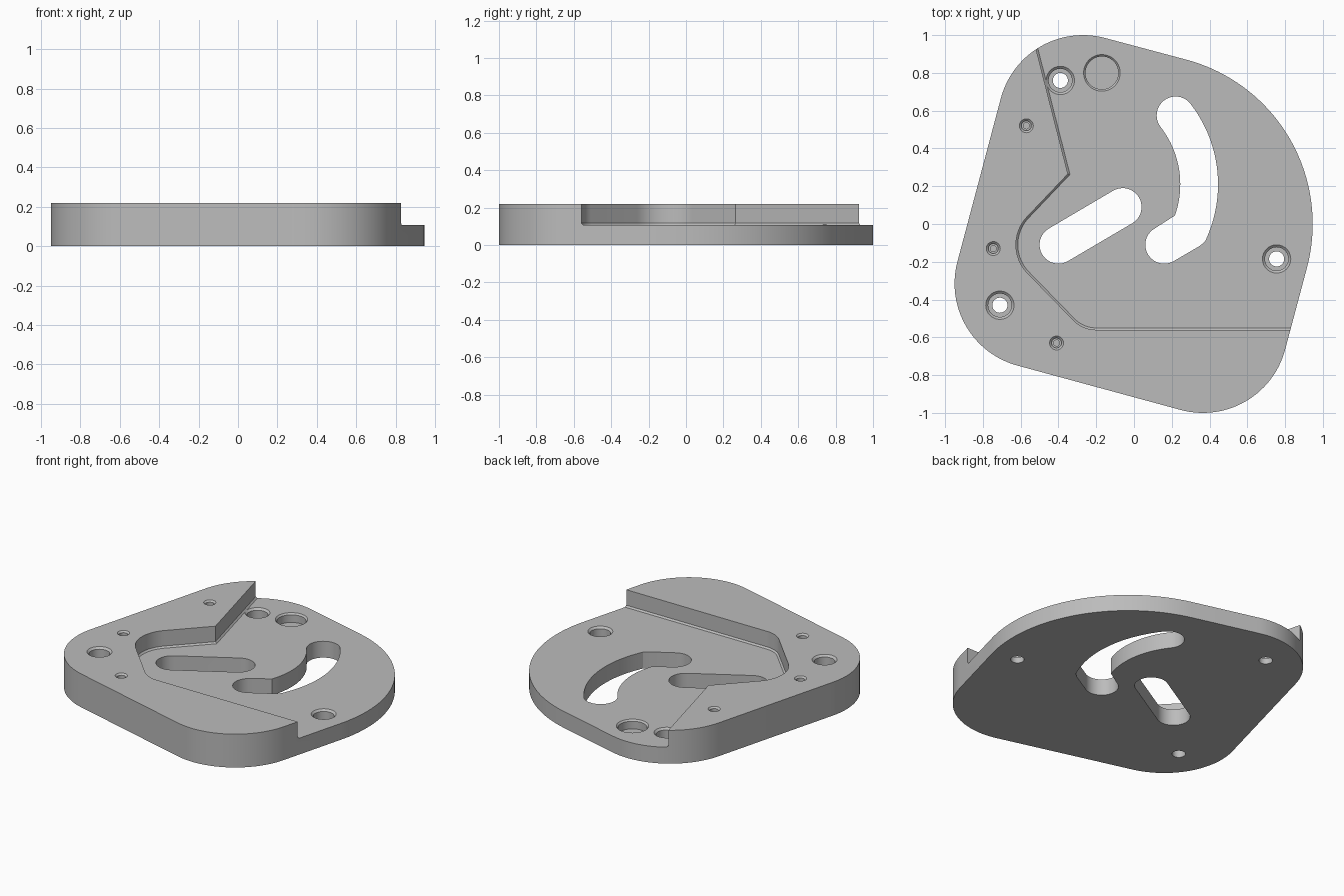
import bpy, bmesh
from math import sin, cos, radians

cube = bpy.data.objects.get("Cube")
if cube:
    bpy.data.objects.remove(cube, do_unlink=True)

TOP, FLOOR = 0.22, 0.108

grey = bpy.data.materials.new("machined_grey")
grey.use_nodes = True
grey.diffuse_color = (0.5, 0.5, 0.5, 1)
grey.node_tree.nodes["Principled BSDF"].inputs["Base Color"].default_value = (0.5, 0.5, 0.5, 1)


def arc(cx, cy, r, a, b, n=20):
    """Points on an arc from angle a to angle b, in degrees."""
    angles = [radians(a + (b - a) * i / n) for i in range(n + 1)]
    return [(cx + r * cos(t), cy + r * sin(t)) for t in angles]


def make_object(name, bm):
    bmesh.ops.recalc_face_normals(bm, faces=bm.faces)
    mesh = bpy.data.meshes.new(name)
    bm.to_mesh(mesh)
    bm.free()
    obj = bpy.data.objects.new(name, mesh)
    bpy.context.collection.objects.link(obj)
    mesh.materials.append(grey)
    return obj


def prism(name, outline, z0, z1, foot=0):
    """Extruded outline, optionally with a chamfered lower rim."""
    bm = bmesh.new()
    face = bm.faces.new([bm.verts.new((x, y, z0)) for x, y in outline])
    rim = list(face.edges)
    ext = bmesh.ops.extrude_face_region(bm, geom=[face], use_keep_orig=True)
    verts = [g for g in ext["geom"] if isinstance(g, bmesh.types.BMVert)]
    bmesh.ops.translate(bm, verts=verts, vec=(0, 0, z1 - z0))
    bmesh.ops.recalc_face_normals(bm, faces=bm.faces)
    if foot:
        bmesh.ops.bevel(bm, geom=rim, offset=foot, segments=1, affect='EDGES')
    return make_object(name, bm)


def turned(name, x, y, profile, n=40):
    """Closed solid of revolution from (radius, height) pairs, bottom to top."""
    bm = bmesh.new()
    rings = [[bm.verts.new((px, py, z)) for px, py in arc(x, y, r, 0, 360, n)[:-1]]
             for r, z in profile]
    for lo, hi in zip(rings, rings[1:]):
        for i in range(n):
            j = (i + 1) % n
            bm.faces.new((lo[i], lo[j], hi[j], hi[i]))
    bm.faces.new(rings[0][::-1])
    bm.faces.new(rings[-1])
    return make_object(name, bm)


# Plate: rounded corners and one wide rounded side, turned by 15 degrees
outline = (arc(0.046, 0, 0.9, -15, 75, 48) + arc(-0.27, 0.55, 0.45, 75, 165, 28)
           + arc(-0.50, -0.315, 0.45, 165, 255, 28) + arc(0.365, -0.55, 0.45, 255, 345, 28))
plate = prism("base_plate", outline, 0, TOP)

cutters = []

# Recessed pocket, open to the rounded side
pocket = ([(1.3, 1.3), (-0.614, 1.3), (-0.35, 0.265)] + arc(-0.41, -0.11, 0.215, 135, 225)
          + arc(-0.20, -0.39, 0.17, 225, 270) + [(1.3, -0.56)])
cutters.append(prism("pocket_cutter", pocket, FLOOR, 0.4, 0.01))

# Straight slot
slot = arc(-0.06, 0.09, 0.1, -60, 120) + arc(-0.40, -0.11, 0.1, 120, 300)
cutters.append(prism("straight_slot_cutter", slot, -0.1, 0.4))

# Curved slot with a short angled foot
curve = (arc(-0.25, 0.21, 0.695, -22, 37.8) + arc(0.22, 0.575, 0.1, 37.8, 217.8)[1:-1]
         + arc(-0.25, 0.21, 0.495, 37.8, -19.5) + arc(0.16, -0.11, 0.1, 120, 300)
         + [(0.35, -0.115), (0.378, -0.09)])
cutters.append(prism("curved_slot_cutter", curve, -0.1, 0.4))

# Counterbored through holes
for x, y, top in ((-0.39, 0.76, FLOOR), (0.755, -0.185, FLOOR), (-0.71, -0.43, TOP)):
    cutters.append(turned("bolt_hole_cutter", x, y, [
        (0.04, -0.1), (0.04, top - 0.07), (0.062, top - 0.07), (0.062, top - 0.012),
        (0.075, top), (0.075, top + 0.05)]))

# Small blind holes in the raised rim
for x, y in ((-0.57, 0.52), (-0.745, -0.13), (-0.41, -0.63)):
    cutters.append(turned("pin_hole_cutter", x, y, [
        (0.016, TOP - 0.12), (0.016, TOP - 0.03), (0.026, TOP - 0.03), (0.026, TOP - 0.01),
        (0.037, TOP), (0.037, TOP + 0.05)]))

# Wide blind bore in the pocket floor
cutters.append(turned("bore_cutter", -0.17, 0.80, [
    (0.087, FLOOR - 0.06), (0.087, FLOOR - 0.01), (0.097, FLOOR), (0.097, FLOOR + 0.05)]))

# Cut everything out of the plate, then drop the cutters
for cutter in cutters:
    cutter.hide_render = True
    cut = plate.modifiers.new(cutter.name, 'BOOLEAN')
    cut.operation = 'DIFFERENCE'
    cut.solver = 'EXACT'
    cut.object = cutter
graph = bpy.context.evaluated_depsgraph_get()
result = bpy.data.meshes.new_from_object(plate.evaluated_get(graph))
plate.modifiers.clear()
plate.data = result
for cutter in cutters:
    bpy.data.objects.remove(cutter, do_unlink=True)
result.materials.clear()
result.materials.append(grey)
for poly in result.polygons:
    poly.material_index = 0

# Smooth the rounded walls, keep the machined edges sharp
bpy.ops.object.select_all(action='DESELECT')
plate.select_set(True)
bpy.context.view_layer.objects.active = plate
bpy.ops.object.shade_smooth_by_angle(angle=radians(25))
